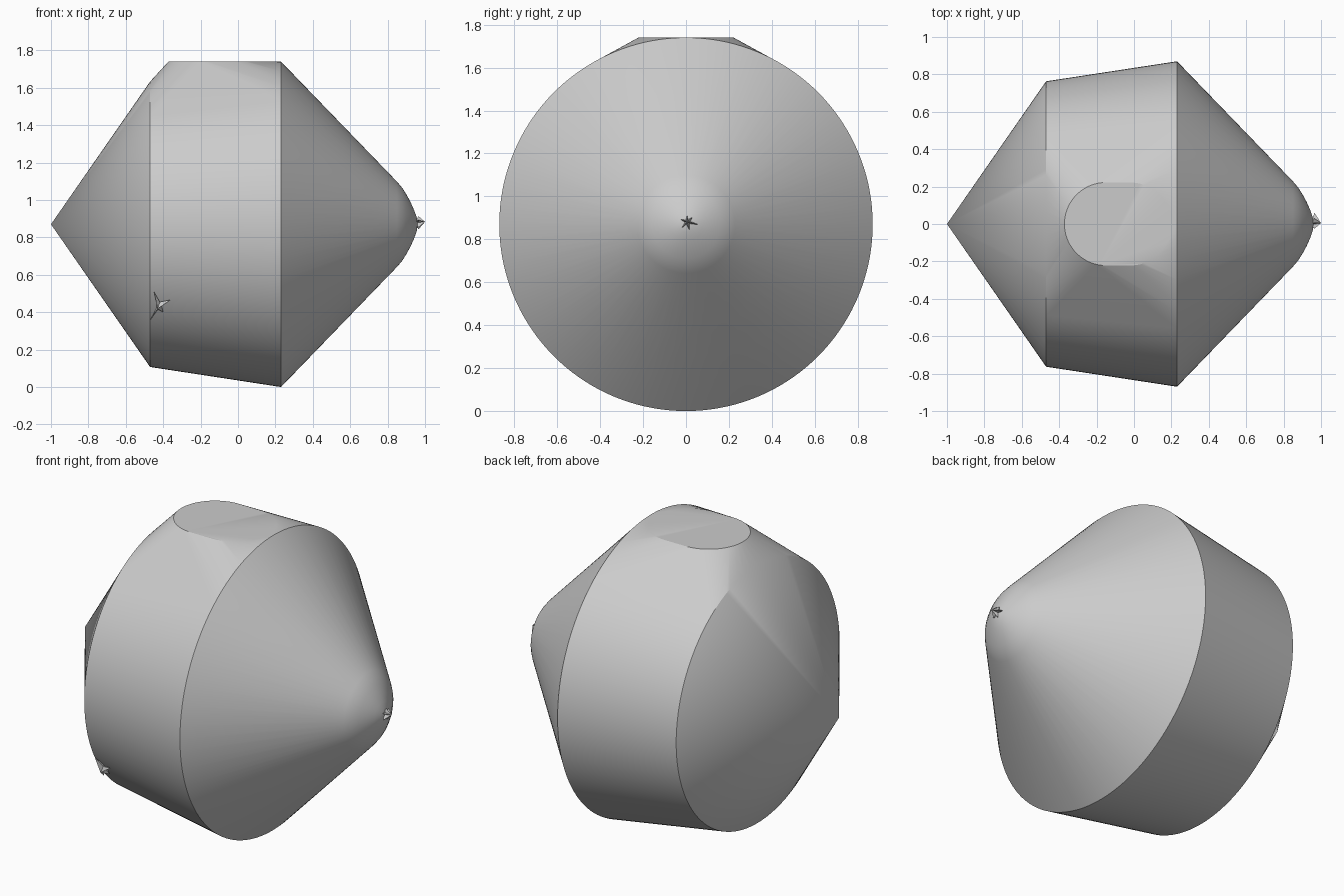
import bpy
import bmesh
from math import cos, sin, pi, radians
from mathutils import Vector

cube = bpy.data.objects.get("Cube")
if cube:
    bpy.data.objects.remove(cube, do_unlink=True)

AXIS_Z = 0.87
SEGMENTS = 144

grey = bpy.data.materials.new("plain_grey")
grey.use_nodes = True
colour = (0.6, 0.6, 0.6, 1)
grey.diffuse_color = colour
grey.node_tree.nodes["Principled BSDF"].inputs["Base Color"].default_value = colour


def add_object(name, bm):
    bmesh.ops.recalc_face_normals(bm, faces=bm.faces)
    mesh = bpy.data.meshes.new(name)
    bm.to_mesh(mesh)
    bm.free()
    mesh.materials.append(grey)
    obj = bpy.data.objects.new(name, mesh)
    bpy.context.collection.objects.link(obj)
    return obj


# Body: double cone turned about x, wrapped tightly around a flat oval on top
profile = [(-0.47, 0.763), (0.23, 0.87), (0.85, 0.228), (0.878, 0.195),
           (0.9, 0.16), (0.922, 0.12), (0.942, 0.075), (0.956, 0.035)]
bm = bmesh.new()
for x in (-1, 0.962):
    bm.verts.new((x, 0, AXIS_Z))
for x, r in profile:
    for i in range(SEGMENTS):
        a = 2 * pi * i / SEGMENTS
        bm.verts.new((x, r * cos(a), AXIS_Z + r * sin(a)))
for i in range(64):
    a = 2 * pi * (i + 0.5) / 64
    centre = -0.02 if cos(a) > 0 else -0.15
    bm.verts.new((centre + 0.222 * cos(a), 0.222 * sin(a), 2 * AXIS_Z))
hull = bmesh.ops.convex_hull(bm, input=bm.verts[:])
loose = [v for v in bm.verts if not v.link_faces]
bmesh.ops.delete(bm, geom=loose, context='VERTS')
body = add_object("body", bm)
bpy.ops.object.select_all(action='DESELECT')
body.select_set(True)
bpy.context.view_layer.objects.active = body
bpy.ops.object.shade_smooth_by_angle(angle=radians(20))


# Small jagged stars: tips joined to a narrow waist, with a raised peak
def jagged_star(name, centre, side, up, tips, peak, sink):
    bm = bmesh.new()
    out = side.cross(up).normalized()
    ring = []
    for i, (u, v) in enumerate(tips):
        nu, nv = tips[(i + 1) % len(tips)]
        ring.append(bm.verts.new(centre + side * u + up * v))
        ring.append(bm.verts.new(centre + (side * (u + nu) + up * (v + nv)) * 0.18))
    top = bm.verts.new(centre + out * peak)
    bottom = bm.verts.new(centre - out * sink)
    for i, a in enumerate(ring):
        b = ring[(i + 1) % len(ring)]
        bm.faces.new((a, b, top))
        bm.faces.new((b, a, bottom))
    return add_object(name, bm)


jagged_star("nose_star", Vector((0.965, 0.005, 0.883)), Vector((0, 1, 0)), Vector((0, 0, 1)),
            [(0.055, -0.015), (0.025, 0.02), (0, 0.03), (-0.03, 0.01),
             (-0.025, -0.03), (0.01, -0.04)], 0.035, 0.02)

# The lower star lies on the slanted front of the body
normal = Vector((-0.15, -0.81, -0.57)).normalized()
side = Vector((1, 0, 0))
side = (side - normal * side.dot(normal)).normalized()
jagged_star("front_star", Vector((-0.425, -0.645, 0.435)), side, normal.cross(side),
            [(0.065, 0.045), (-0.025, 0.09), (-0.01, 0.02), (-0.045, -0.1),
             (0.025, -0.04)], 0.03, 0.02)
